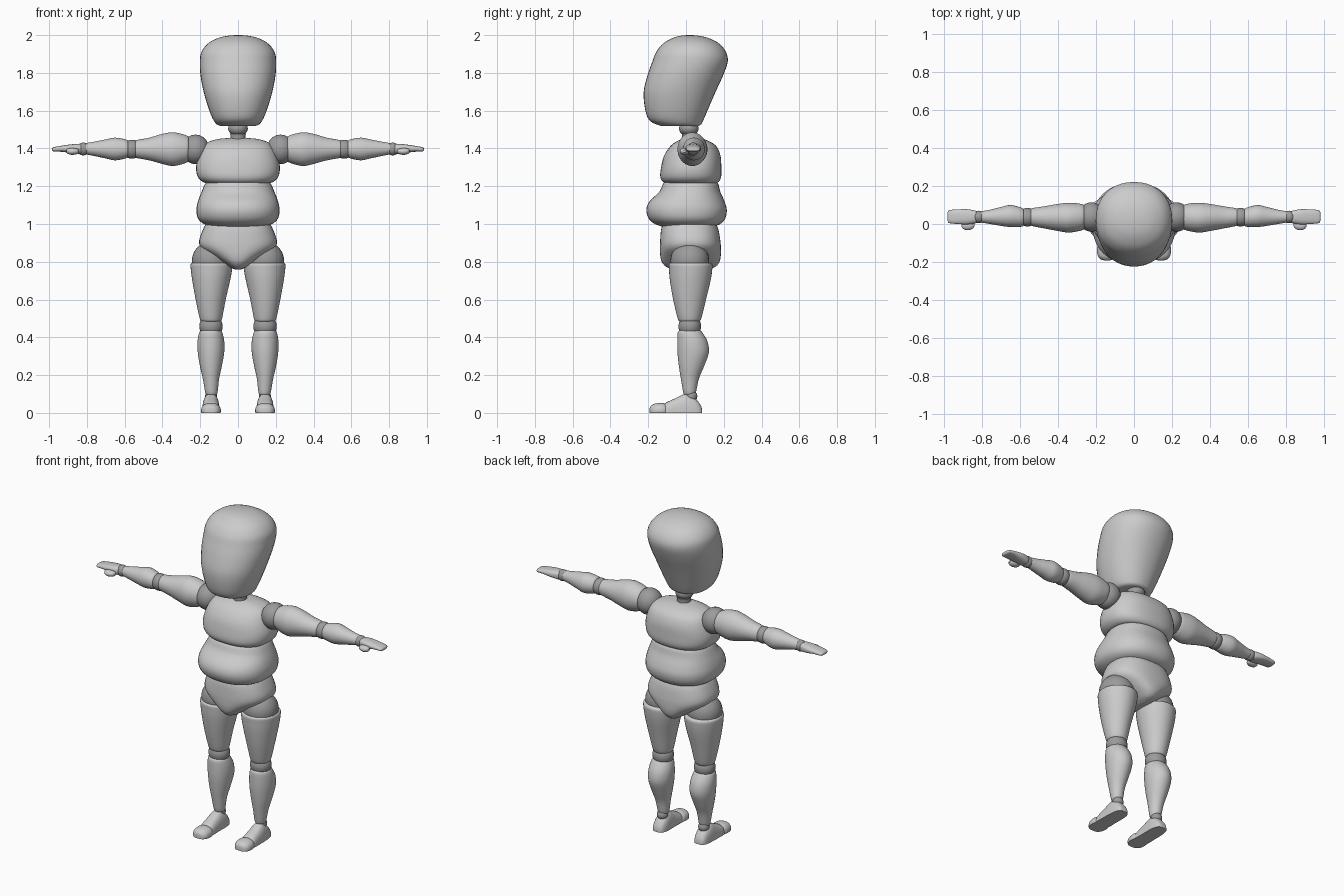
import bpy, bmesh
from math import sin, cos, pi, copysign, radians
from mathutils import Matrix, Vector

joint_mat = bpy.data.materials.new("joint_grey")
joint_mat.diffuse_color = (0.33, 0.33, 0.33, 1)


def finish(name, bm, mirror, mat=None):
    bmesh.ops.recalc_face_normals(bm, faces=bm.faces)
    me = bpy.data.meshes.new(name)
    bm.to_mesh(me)
    bm.free()
    ob = bpy.data.objects.new(name, me)
    bpy.context.collection.objects.link(ob)
    if mat:
        me.materials.append(mat)
    bpy.ops.object.select_all(action='DESELECT')
    ob.select_set(True)
    bpy.context.view_layer.objects.active = ob
    bpy.ops.object.shade_smooth_by_angle(angle=radians(40))
    if mirror:
        ob.modifiers.new("Mirror", 'MIRROR').use_axis = (True, False, False)
    return ob


def smooth(rows, steps=4):
    """Catmull-Rom interpolation between cross-sections."""
    rows = [Vector(r) for r in rows]
    out = []
    for i in range(len(rows) - 1):
        a, b = rows[max(i - 1, 0)], rows[i]
        c, d = rows[i + 1], rows[min(i + 2, len(rows) - 1)]
        for s in range(steps):
            t = s / steps
            out.append(0.5 * (2 * b + (c - a) * t + (2 * a - 5 * b + 4 * c - d) * t ** 2
                              + (3 * b - a - 3 * c + d) * t ** 3))
    return out + [rows[-1]]


def loft(name, axis, rows, mirror=False, power=2.0, floor=False, mat=None, n=40):
    """Rows are (position along axis, u min, u max, v min, v max)."""
    bm = bmesh.new()
    rings = []
    for t, u0, u1, v0, v1 in smooth(rows):
        ring = []
        for k in range(n):
            c, s = cos(2 * pi * k / n), sin(2 * pi * k / n)
            u = (u0 + u1) / 2 + (u1 - u0) / 2 * copysign(abs(c) ** (2 / power), c)
            v = (v0 + v1) / 2 + (v1 - v0) / 2 * copysign(abs(s) ** (2 / power), s)
            p = {'X': (t, u, v), 'Y': (u, t, v), 'Z': (u, v, t)}[axis]
            ring.append(bm.verts.new((p[0], p[1], max(p[2], 0) if floor else p[2])))
        rings.append(ring)
    for a, b in zip(rings, rings[1:]):
        for k in range(n):
            bm.faces.new((a[k], a[(k + 1) % n], b[(k + 1) % n], b[k]))
    bm.faces.new(rings[0])
    bm.faces.new(rings[-1])
    return finish(name, bm, mirror, mat)


def ball(name, centre, size, mirror=True):
    bm = bmesh.new()
    m = Matrix.Translation(centre) @ Matrix.Diagonal((*size, 1))
    bmesh.ops.create_uvsphere(bm, u_segments=32, v_segments=20, radius=1, matrix=m)
    return finish(name, bm, mirror, joint_mat)


def sym(rows):
    """Rows (z, half width, y min, y max) to full symmetric sections."""
    return [(z, -w, w, a, b) for z, w, a, b in rows]


# Head
loft("head", 'Z', sym([
    (1.518, 0.07, -0.11, 0.04), (1.523, 0.105, -0.145, 0.075), (1.55, 0.13, -0.195, 0.092),
    (1.61, 0.155, -0.217, 0.118), (1.70, 0.182, -0.224, 0.157), (1.79, 0.199, -0.203, 0.198),
    (1.86, 0.202, -0.178, 0.221), (1.91, 0.194, -0.158, 0.212), (1.955, 0.16, -0.122, 0.176),
    (1.985, 0.105, -0.07, 0.118), (1.997, 0.05, -0.025, 0.065), (2.0, 0.005, 0.015, 0.025)]),
    power=2.15)

# Neck
loft("neck", 'Z', sym([(1.42, 0.042, -0.022, 0.062), (1.46, 0.04, -0.02, 0.06),
                       (1.48, 0.042, -0.022, 0.062)]), mat=joint_mat)
ball("neck_joint", (0, 0.015, 1.505), (0.052, 0.052, 0.04), False)

# Torso
loft("chest", 'Z', sym([
    (1.215, 0.15, -0.09, 0.15), (1.222, 0.185, -0.12, 0.172), (1.25, 0.213, -0.136, 0.186),
    (1.30, 0.222, -0.132, 0.187), (1.36, 0.208, -0.117, 0.183), (1.41, 0.185, -0.085, 0.162),
    (1.437, 0.15, -0.05, 0.125), (1.452, 0.09, -0.015, 0.08), (1.455, 0.03, 0.0, 0.04)]),
    power=2.4)
loft("belly", 'Z', sym([
    (1.225, 0.15, -0.1, 0.15), (1.215, 0.172, -0.12, 0.17), (1.17, 0.193, -0.142, 0.182),
    (1.12, 0.212, -0.193, 0.204), (1.075, 0.22, -0.21, 0.216), (1.03, 0.212, -0.198, 0.208),
    (1.0, 0.18, -0.165, 0.182), (0.982, 0.12, -0.11, 0.13)]), power=2.3)
loft("pelvis", 'Z', sym([
    (1.01, 0.165, -0.12, 0.155), (0.97, 0.186, -0.132, 0.172), (0.91, 0.206, -0.137, 0.182),
    (0.87, 0.192, -0.138, 0.185), (0.83, 0.135, -0.136, 0.184), (0.795, 0.08, -0.126, 0.175),
    (0.77, 0.042, -0.1, 0.15), (0.758, 0.012, -0.06, 0.1)]), power=2.4)

# Legs
ball("hip_joint", (0.142, 0.02, 0.805), (0.102, 0.102, 0.102))
loft("thigh", 'Z', [
    (0.795, 0.045, 0.235, -0.075, 0.12), (0.788, 0.032, 0.25, -0.09, 0.138),
    (0.76, 0.031, 0.25, -0.09, 0.139), (0.70, 0.042, 0.242, -0.085, 0.13),
    (0.60, 0.065, 0.224, -0.068, 0.106), (0.50, 0.084, 0.203, -0.044, 0.081),
    (0.485, 0.092, 0.193, -0.035, 0.07)], True)
ball("knee_joint", (0.143, 0.02, 0.458), (0.062, 0.06, 0.062))
loft("calf", 'Z', [
    (0.437, 0.092, 0.196, -0.035, 0.075), (0.425, 0.083, 0.206, -0.044, 0.087),
    (0.38, 0.073, 0.214, -0.046, 0.113), (0.32, 0.073, 0.213, -0.045, 0.121),
    (0.25, 0.085, 0.202, -0.038, 0.097), (0.18, 0.1, 0.186, -0.027, 0.068),
    (0.11, 0.108, 0.174, -0.015, 0.053), (0.095, 0.115, 0.166, -0.008, 0.045)], True)
ball("ankle_joint", (0.142, 0.028, 0.088), (0.032, 0.032, 0.032))
loft("foot", 'Y', [
    (-0.115, 0.102, 0.182, -0.042, 0.042), (-0.105, 0.097, 0.19, -0.055, 0.055),
    (-0.05, 0.098, 0.19, -0.08, 0.08), (-0.005, 0.098, 0.189, -0.1, 0.1),
    (0.03, 0.098, 0.187, -0.09, 0.09), (0.06, 0.103, 0.182, -0.065, 0.065),
    (0.08, 0.114, 0.172, -0.035, 0.035), (0.086, 0.128, 0.158, -0.012, 0.012)],
    True, 2.6, True)
loft("toes", 'Y', [
    (-0.192, 0.128, 0.158, -0.01, 0.025), (-0.186, 0.111, 0.176, -0.02, 0.037),
    (-0.165, 0.095, 0.192, -0.03, 0.049), (-0.125, 0.091, 0.195, -0.03, 0.053),
    (-0.1, 0.1, 0.185, -0.025, 0.045)], True, 2.3, True)

# Arms
ball("shoulder_joint", (0.225, 0.037, 1.395), (0.073, 0.077, 0.078))
loft("upper_arm", 'X', [
    (0.262, -0.018, 0.09, 1.34, 1.453), (0.27, -0.032, 0.104, 1.326, 1.468),
    (0.34, -0.045, 0.112, 1.307, 1.485), (0.40, -0.037, 0.106, 1.318, 1.477),
    (0.47, -0.024, 0.094, 1.337, 1.457), (0.54, -0.01, 0.083, 1.35, 1.444),
    (0.552, -0.002, 0.075, 1.36, 1.435)], True)
ball("elbow_joint", (0.562, 0.036, 1.396), (0.05, 0.049, 0.05))
loft("forearm", 'X', [
    (0.582, -0.005, 0.075, 1.357, 1.437), (0.592, -0.014, 0.085, 1.348, 1.447),
    (0.65, -0.016, 0.1, 1.337, 1.457), (0.70, -0.01, 0.09, 1.347, 1.448),
    (0.76, 0.0, 0.075, 1.36, 1.436), (0.81, 0.009, 0.066, 1.37, 1.427),
    (0.818, 0.015, 0.06, 1.376, 1.42)], True)
ball("wrist_joint", (0.819, 0.037, 1.397), (0.034, 0.033, 0.034))
loft("hand", 'X', [
    (0.828, 0.012, 0.062, 1.378, 1.417), (0.836, 0.004, 0.07, 1.37, 1.424),
    (0.88, -0.002, 0.078, 1.375, 1.422), (0.93, 0.0, 0.077, 1.382, 1.415),
    (0.97, 0.004, 0.074, 1.383, 1.408), (0.981, 0.01, 0.067, 1.386, 1.404),
    (0.985, 0.025, 0.053, 1.391, 1.398)], True, 2.5)
loft("thumb", 'X', [
    (0.842, -0.01, 0.005, 1.378, 1.392), (0.85, -0.024, 0.013, 1.371, 1.398),
    (0.875, -0.033, 0.016, 1.366, 1.402), (0.898, -0.028, 0.01, 1.37, 1.4),
    (0.909, -0.016, 0.0, 1.379, 1.392)], True)
